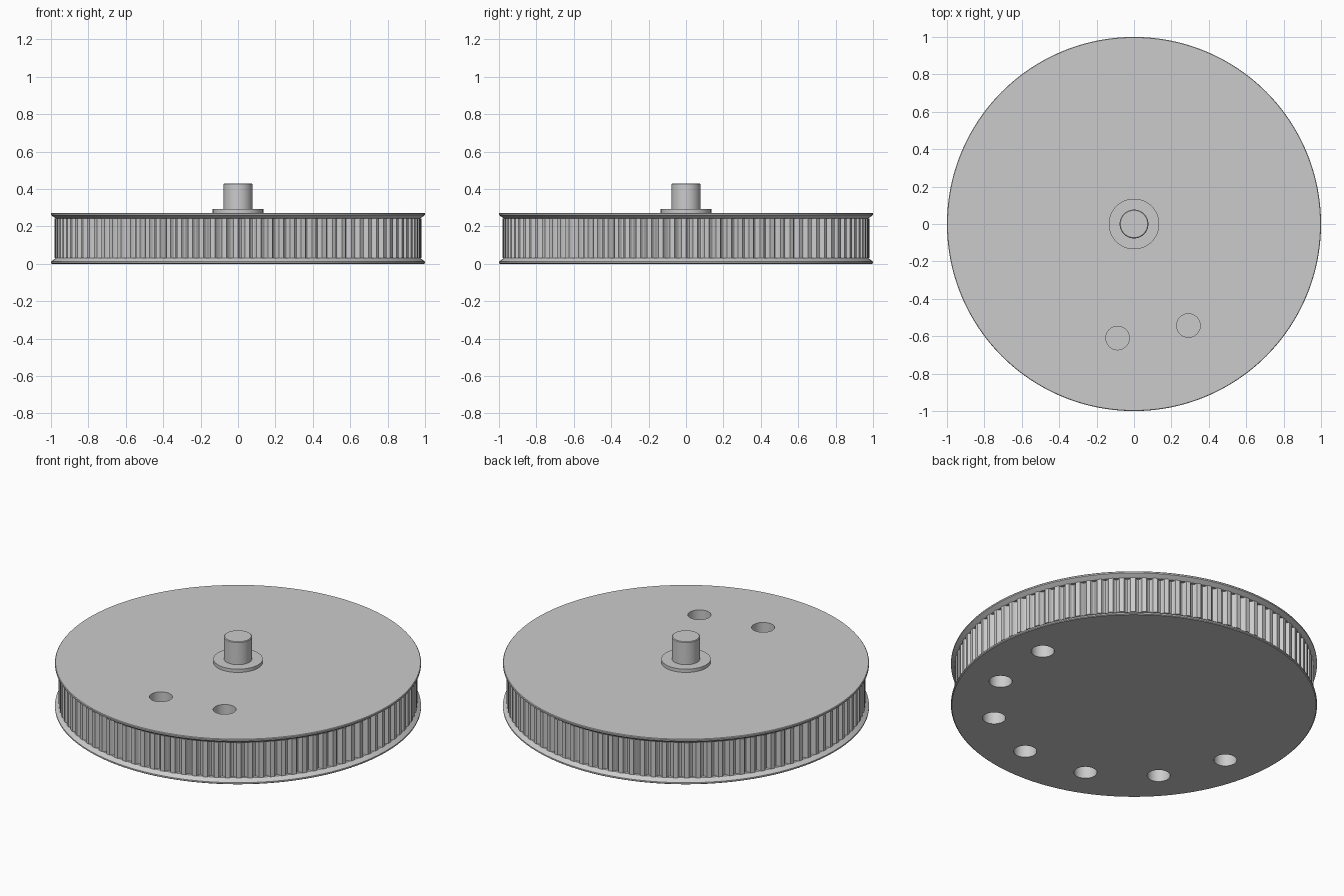
import bpy, bmesh, math
from math import cos, sin, pi, radians

cube = bpy.data.objects.get("Cube")
if cube:
    bpy.data.objects.remove(cube, do_unlink=True)

metal = bpy.data.materials.new("plain grey metal")
metal.use_nodes = True
GREY = (0.6, 0.6, 0.6, 1)
metal.diffuse_color = GREY
metal.node_tree.nodes["Principled BSDF"].inputs["Base Color"].default_value = GREY


def finish(name, bm):
    bmesh.ops.recalc_face_normals(bm, faces=bm.faces)
    mesh = bpy.data.meshes.new(name)
    bm.to_mesh(mesh)
    bm.free()
    mesh.materials.append(metal)
    obj = bpy.data.objects.new(name, mesh)
    bpy.context.collection.objects.link(obj)
    return obj


def loft(name, rings):
    """Join equal-length rings of points and cap both ends."""
    bm = bmesh.new()
    loops = [[bm.verts.new(p) for p in ring] for ring in rings]
    n = len(loops[0])
    for low, high in zip(loops, loops[1:]):
        for i in range(n):
            j = (i + 1) % n
            bm.faces.new((low[i], low[j], high[j], high[i]))
    bm.faces.new(loops[0])
    bm.faces.new(loops[-1])
    return finish(name, bm)


def lathe(name, profile, sides=96, centre=(0, 0)):
    angles = [2 * pi * i / sides for i in range(sides)]
    return loft(name, [[(centre[0] + r * cos(a), centre[1] + r * sin(a), z)
                        for a in angles] for r, z in profile])


# Rims either side of the belt track, chamfered toward the teeth
LOW, HIGH, TOP = 0.03, 0.243, 0.273
lower_rim = lathe("lower_rim", [(0.995, 0), (1, 0.004), (1, 0.012), (0.975, LOW)], 192)
upper_rim = lathe("upper_rim", [(0.975, HIGH), (1, TOP - 0.012),
                                (1, TOP - 0.004), (0.997, TOP)], 192)

# Toothed belt track with rounded grooves
TEETH, STEPS, OUTER, DEPTH = 100, 6, 0.98, 0.023
outline = []
for t in range(TEETH):
    for s in range(STEPS + 1):
        u = s / STEPS
        a = 2 * pi * (t + 0.6 * u) / TEETH
        r = OUTER - DEPTH * sin(pi * u) ** 0.7 if 0 < s < STEPS else OUTER
        outline.append((r * cos(a), r * sin(a)))
toothed_track = loft("toothed_track", [[(x, y, z) for x, y in outline] for z in (LOW, HIGH)])

# Hub collar and shaft
hub_collar = lathe("hub_collar", [(0.135, TOP - 0.01), (0.135, 0.293)])
shaft = lathe("shaft", [(0.077, TOP), (0.077, 0.426), (0.073, 0.43)], 64)

# Blind round holes: two from the top, seven from the underside
AXIS = -80
holes = [(0.616, AXIS + d, 0.07, 0.4) for d in (-18.2, 18.2)]
holes += [(0.776, AXIS + 30 * k, -0.1, 0.2) for k in range(-3, 4)]
for radius, degrees, bottom, top in holes:
    a = radians(degrees)
    cutter = lathe("hole_cutter", [(0.063, bottom), (0.063, top)], 40,
                   (radius * cos(a), radius * sin(a)))
    cutter.hide_render = True
    for part in (toothed_track, upper_rim if top > TOP else lower_rim):
        mod = part.modifiers.new("hole", 'BOOLEAN')
        mod.operation, mod.solver, mod.object = 'DIFFERENCE', 'EXACT', cutter
        bpy.context.view_layer.objects.active = part
        bpy.ops.object.modifier_apply(modifier=mod.name)
    bpy.data.objects.remove(cutter, do_unlink=True)

# Smooth the round walls and keep the rims crisp
bpy.ops.object.select_all(action='DESELECT')
for part in (lower_rim, upper_rim, toothed_track, hub_collar, shaft):
    part.select_set(True)
    bpy.context.view_layer.objects.active = part
bpy.ops.object.shade_smooth_by_angle(angle=radians(25))
